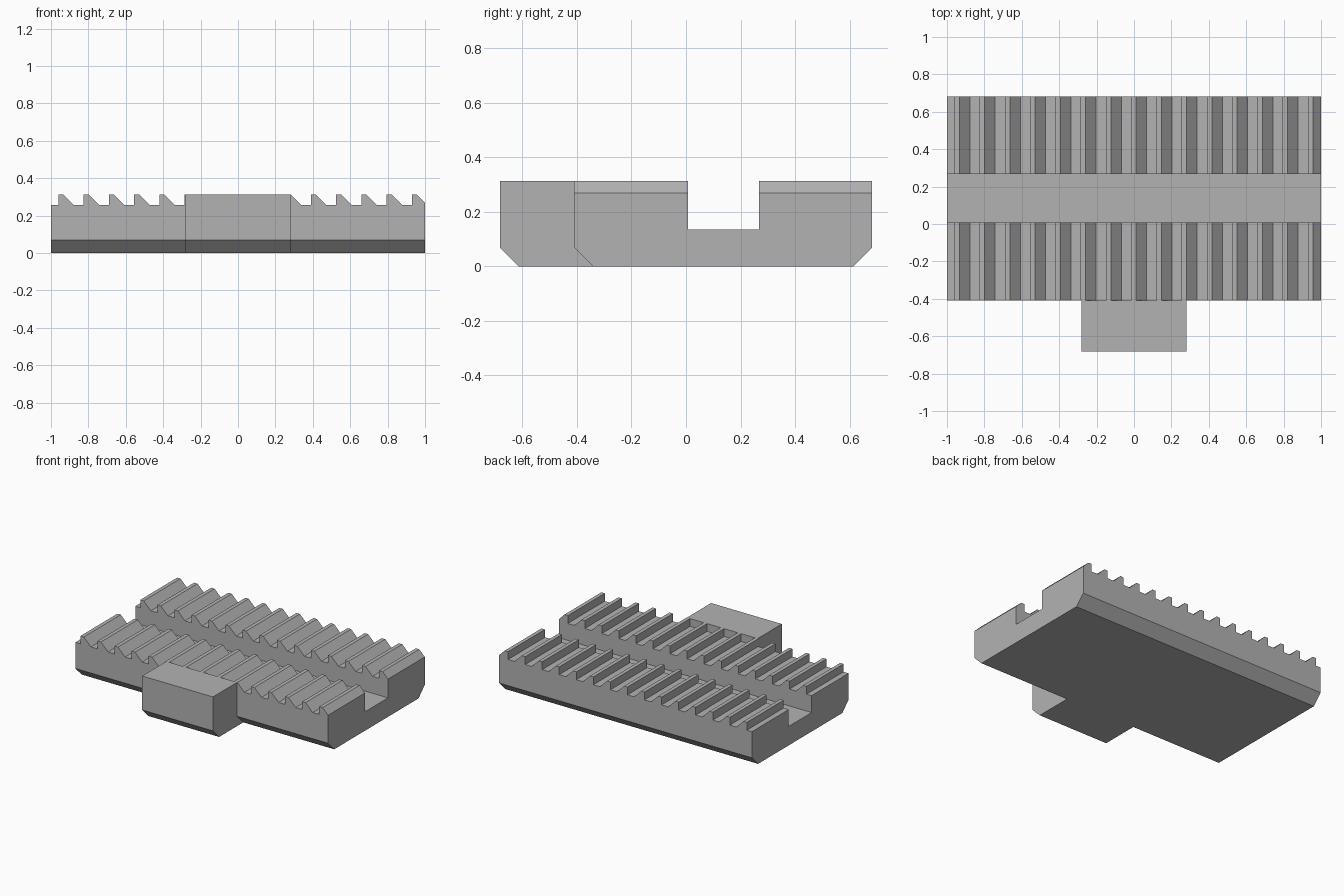
import bpy, bmesh
from mathutils import Vector

cube = bpy.data.objects.get("Cube")
if cube:
    bpy.data.objects.remove(cube, do_unlink=True)

TOP, ROOT, CHAMFER = 0.313, 0.257, 0.07
FRONT, BACK, NOSE = -0.41, 0.683, -0.683
PITCH, TEETH = 0.135, 15

grey = bpy.data.materials.new("plain grey")
grey.use_nodes = True
colour = (0.45, 0.45, 0.45, 1)
grey.diffuse_color = colour
grey.node_tree.nodes["Principled BSDF"].inputs["Base Color"].default_value = colour


def extrude(name, points, axis, start, end):
    """Extrude a closed profile along x (points are y, z) or y (points are x, z)."""
    bm = bmesh.new()
    place = (lambda a, b: (start, a, b)) if axis == "x" else (lambda a, b: (a, start, b))
    face = bm.faces.new([bm.verts.new(place(a, b)) for a, b in points])
    moved = bmesh.ops.extrude_face_region(bm, geom=[face])["geom"]
    step = Vector((end - start, 0, 0) if axis == "x" else (0, end - start, 0))
    bmesh.ops.translate(bm, vec=step, verts=[v for v in moved if isinstance(v, bmesh.types.BMVert)])
    bmesh.ops.recalc_face_normals(bm, faces=bm.faces)
    mesh = bpy.data.meshes.new(name)
    bm.to_mesh(mesh)
    bm.free()
    mesh.materials.append(grey)
    obj = bpy.data.objects.new(name, mesh)
    bpy.context.collection.objects.link(obj)
    return obj


def combine(obj, other, operation):
    """Apply a boolean and discard the second shape."""
    mod = obj.modifiers.new(operation.lower(), "BOOLEAN")
    mod.operation, mod.solver, mod.object = operation, "EXACT", other
    bpy.context.view_layer.objects.active = obj
    bpy.ops.object.modifier_apply(modifier=mod.name)
    bpy.data.objects.remove(other, do_unlink=True)


# Body: chamfered bar with a long channel between two raised rails
channel_front, channel_back, channel_floor = 0.008, 0.267, 0.136
body = extrude("toothed_body", [
    (FRONT + CHAMFER, 0), (BACK - CHAMFER, 0), (BACK, CHAMFER), (BACK, TOP),
    (channel_back, TOP), (channel_back, channel_floor),
    (channel_front, channel_floor), (channel_front, TOP),
    (FRONT, TOP), (FRONT, CHAMFER)], "x", -1, 1)

# Ratchet teeth: upright left flank, narrow crest, sloping right flank
crest, slope = 0.027, TOP - ROOT
profile = [(1, -0.1), (-1, -0.1), (-1, ROOT)]
for i in range(TEETH):
    x = -0.96 + i * PITCH
    profile += [(x, ROOT), (x, TOP), (x + crest, TOP)]
    if i < TEETH - 1:
        profile.append((x + crest + slope, ROOT))
    else:
        profile.append((1, TOP - (1 - x - crest)))
combine(body, extrude("tooth_shape", profile, "y", -1, 1), "INTERSECT")

# Front block: plain full-height lug sharing the lower chamfer
overlap, seat = 0.11, 0.2
lug = extrude("front_lug", [
    (NOSE + CHAMFER, 0), (FRONT + overlap, 0), (FRONT + overlap, seat),
    (FRONT, seat), (FRONT, TOP), (NOSE, TOP), (NOSE, CHAMFER)], "x", -0.28, 0.28)
combine(body, lug, "UNION")
